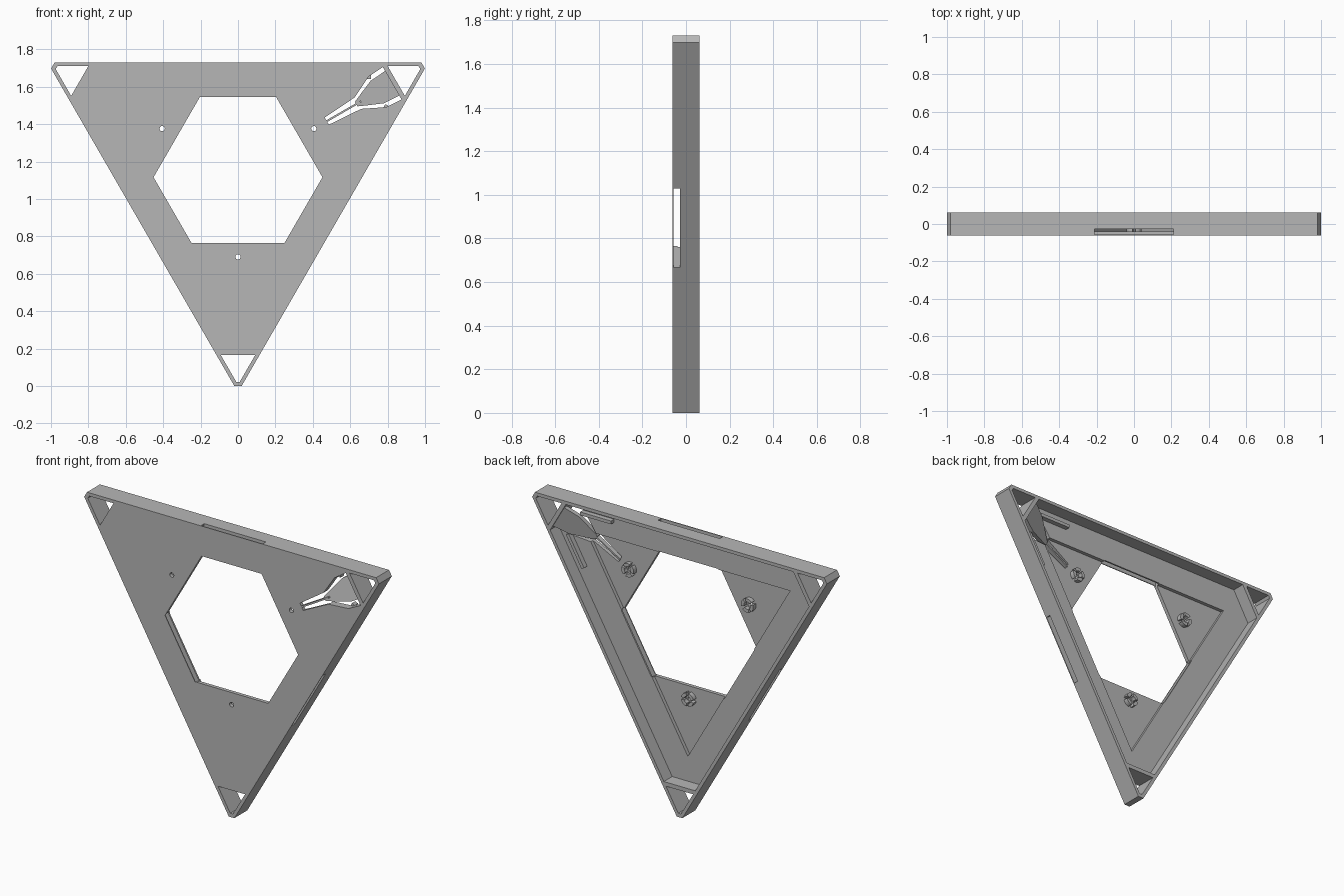
import bpy, bmesh
from math import cos, sin, radians, pi

if "Cube" in bpy.data.objects:
    bpy.data.objects.remove(bpy.data.objects["Cube"])

CZ = 1.142                       # height of the triangle's centre
FRONT, BACK = -0.0625, 0.0625
PLATE, SHELF = -0.04, -0.018     # back faces of corner plates and shelf
WALLS, CORNERS = (90, 210, 330), (30, 150, 270)

grey = bpy.data.materials.new("plain_grey")
grey.use_nodes = True
grey.diffuse_color = (0.47, 0.47, 0.47, 1)
grey.node_tree.nodes["Principled BSDF"].inputs["Base Color"].default_value = (0.47, 0.47, 0.47, 1)


def local(angle, pts):
    """Points (outward, sideways) along a direction from the centre -> (x, z)."""
    c, s = cos(radians(angle)), sin(radians(angle))
    return [(u * c - v * s, CZ + u * s + v * c) for u, v in pts]


def tri(wall, corner):
    """Triangle with walls and cut corners at given distances from the centre."""
    t = (corner - wall / 2) / sin(pi / 3)
    return [p for a in WALLS for p in local(a, [(wall, -t), (wall, t)])]


def prism(name, pts, y0, y1):
    bm = bmesh.new()
    face = bm.faces.new([bm.verts.new((x, y0, z)) for x, z in pts])
    top = bmesh.ops.extrude_face_region(bm, geom=[face])["geom"]
    bmesh.ops.translate(bm, vec=(0, y1 - y0, 0),
                        verts=[g for g in top if isinstance(g, bmesh.types.BMVert)])
    bmesh.ops.recalc_face_normals(bm, faces=bm.faces)
    mesh = bpy.data.meshes.new(name)
    bm.to_mesh(mesh)
    bm.free()
    mesh.materials.append(grey)
    ob = bpy.data.objects.new(name, mesh)
    bpy.context.collection.objects.link(ob)
    return ob


def cut(target, pts, y0, y1):
    cutter = prism("cutter", pts, y0, y1)
    cutter.hide_render = True
    mod = target.modifiers.new("cut", "BOOLEAN")
    mod.operation, mod.solver, mod.object = "DIFFERENCE", "EXACT", cutter
    bpy.context.view_layer.objects.active = target
    bpy.ops.object.modifier_apply(modifier=mod.name)
    bpy.data.objects.remove(cutter)


def arc(r, a0, a1, n):
    return [(r * cos(a0 + (a1 - a0) * i / n), r * sin(a0 + (a1 - a0) * i / n))
            for i in range(n + 1)]


def mirrored(half):
    return half + [(u, -v) for u, v in reversed(half)]


# Tray body: rim, shelf, thin corner plates and hexagonal window
body = prism("tray_body", tri(0.588, 1.143), FRONT, BACK)
cut(body, tri(0.568, 0.952), SHELF, 0.1)
cut(body, tri(0.4, 0.8 - 1e-4), PLATE, 0.1)
cut(body, tri(0.404, 0.378), -0.1, 0.1)

# Slots through the side walls into the window
for a in WALLS:
    cut(body, local(a, mirrored([(0.38, 0.21), (0.7, 0.21)])), -0.057, -0.028)

# Triangular corner holes, screw holes and split bosses
for n, a in enumerate(CORNERS):
    hole = [(d, (0.568 - d / 2) / sin(pi / 3)) for d in (0.977, 1.12)]
    cut(body, local(a, mirrored(hole)), -0.1, 0.1)
    s = 0.468 if a != 270 else 0.452
    cut(body, local(a, [(s + u, v) for u, v in arc(0.014, 0, 2 * pi, 16)[:-1]]), -0.1, 0.1)
    for q in range(4):
        a0, a1 = q * pi / 2 + 0.2, (q + 1) * pi / 2 - 0.2
        ring = arc(0.042, a0, a1, 5) + arc(0.022, a1, a0, 5)
        prism(f"boss_{n}_{q}", local(a, [(s + u, v) for u, v in ring]), PLATE - 0.002, -0.012)

# Flared opening for the latch in the upper left corner
cut(body, local(30, mirrored([(0.548, 0.022), (0.74, 0.035), (0.86, 0.094), (0.952, 0.1)])),
    -0.1, 0.0)

# Latch: thin tongue and a lever that ramps back to the rim
prism("latch_tongue", local(30, mirrored([(0.545, 0.005), (0.76, 0.005)])), FRONT, -0.035)
lever = prism("latch_lever", local(30, mirrored([(0.73, 0.014), (0.78, 0.036),
              (0.86, 0.07), (0.965, 0.077)])), FRONT, -0.035)
for v in lever.data.vertices:
    s = v.co.x * cos(pi / 6) + (v.co.z - CZ) * sin(pi / 6)
    v.co.y += max(0, s - 0.73) * 0.41

# Guide ribs beside the latch, one along each wall
for name, a, side in (("upper_guide_rib", 90, -1), ("lower_guide_rib", 330, 1)):
    prism(name, local(a, [(0.5, side * 0.5), (0.5, side * 0.71),
                          (0.52, side * 0.71), (0.52, side * 0.5)]), SHELF - 0.002, 0.012)
